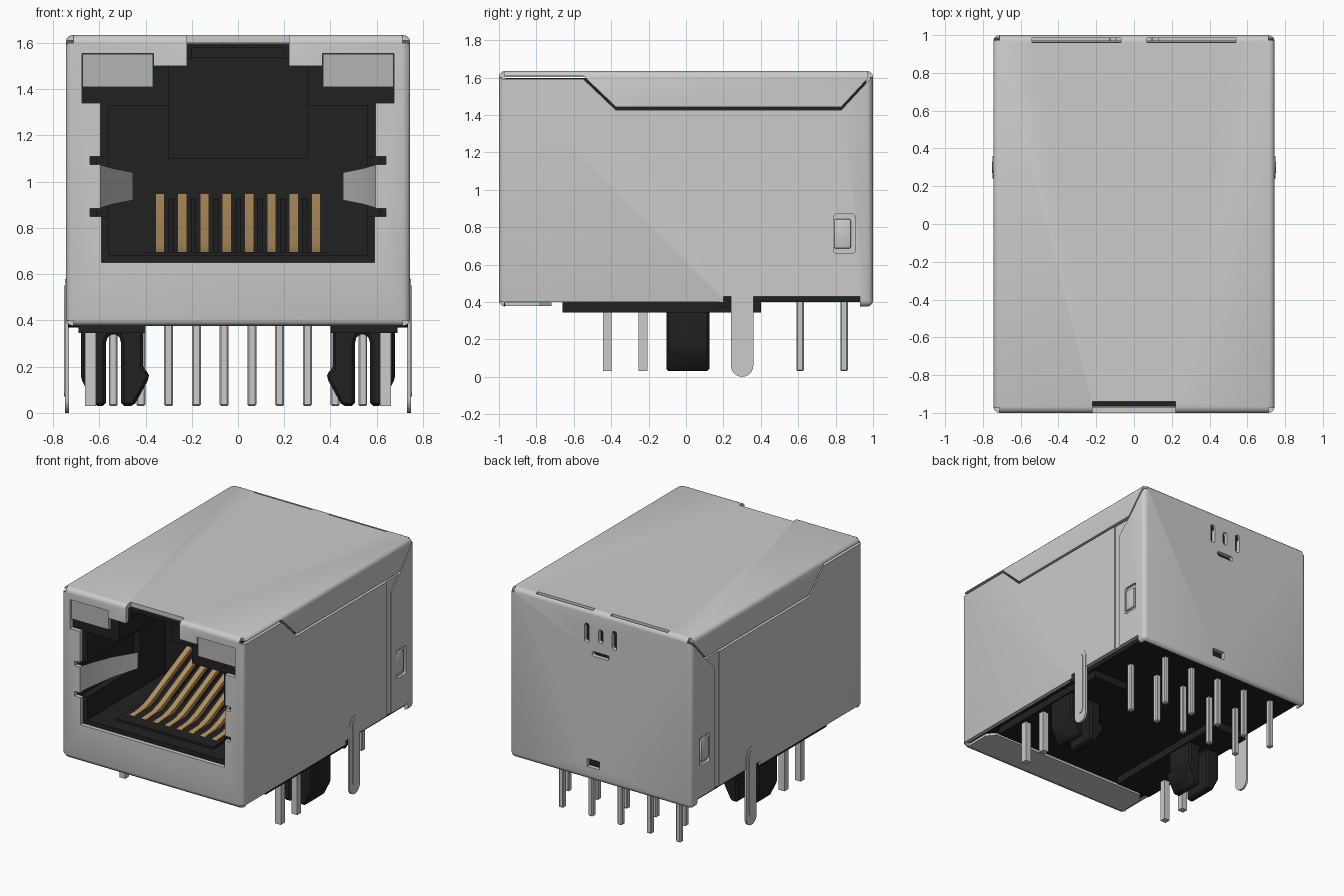
import bpy, bmesh
from math import pi, cos, sin, radians

cube = bpy.data.objects.get("Cube")
if cube:
    bpy.data.objects.remove(cube, do_unlink=True)


def material(name, rgb, metallic=0.0):
    mat = bpy.data.materials.new(name)
    mat.use_nodes = True
    mat.diffuse_color = (*rgb, 1)
    bsdf = next(n for n in mat.node_tree.nodes if n.type == 'BSDF_PRINCIPLED')
    bsdf.inputs["Base Color"].default_value = (*rgb, 1)
    return mat


METAL = material("light_grey_metal", (.6, .6, .6))
BLACK = material("black_plastic", (.015, .015, .015))
GOLD = material("gold_contact", (.45, .28, .11))
LENS = material("grey_lens", (.45, .46, .45))


def finish(ob, mat, smooth=True):
    ob.data.materials.clear()
    ob.data.materials.append(mat)
    if smooth:
        ob.data.polygons.foreach_set("use_smooth", [True] * len(ob.data.polygons))
        ob.data.set_sharp_from_angle(angle=radians(35))
    return ob


def prism(name, axis, points, start, end, mat=None, bevel=0, segments=1):
    """Extrude a flat outline along an axis; outline uses the other two axes in order."""
    place = {'x': lambda p, t: (t, *p),
             'y': lambda p, t: (p[0], t, p[1]),
             'z': lambda p, t: (*p, t)}[axis]
    bm = bmesh.new()
    low = [bm.verts.new(place(p, start)) for p in points]
    high = [bm.verts.new(place(p, end)) for p in points]
    bm.faces.new(low)
    bm.faces.new(high[::-1])
    for i in range(len(points)):
        j = (i + 1) % len(points)
        bm.faces.new((low[i], high[i], high[j], low[j]))
    bmesh.ops.recalc_face_normals(bm, faces=bm.faces)
    if bevel:
        bmesh.ops.bevel(bm, geom=bm.edges[:], offset=bevel, segments=segments,
                        profile=.5, affect='EDGES', clamp_overlap=True)
    mesh = bpy.data.meshes.new(name)
    bm.to_mesh(mesh)
    bm.free()
    ob = bpy.data.objects.new(name, mesh)
    bpy.context.scene.collection.objects.link(ob)
    if mat:
        finish(ob, mat)
    else:
        ob.hide_render = True
    return ob


def rect(a, b, c, d):
    return [(a, c), (b, c), (b, d), (a, d)]


def box(name, xs, ys, zs, mat=None, bevel=0, segments=1):
    return prism(name, 'z', rect(*xs, *ys), *zs, mat, bevel, segments)


def rounded(a, b, c, d, radius, steps=5):
    """Outline of a rectangle with round corners."""
    corners = [(b - radius, d - radius), (a + radius, d - radius),
               (a + radius, c + radius), (b - radius, c + radius)]
    return [(u + radius * cos(t), v + radius * sin(t))
            for q, (u, v) in enumerate(corners)
            for t in [(q + k / steps) * pi / 2 for k in range(steps + 1)]
            if not (radius * 2 >= b - a - 1e-6 and k_dup(q, t))]


def k_dup(q, t):
    # drop the repeated point where two quarter arcs meet
    return q in (1, 3) and abs(t - q * pi / 2) < 1e-6


def mirrored(half):
    return half + [(-u, v) for u, v in reversed(half)]


def span(side, a, b):
    return sorted((side * a, side * b))


def carve(ob, cutters, mat):
    for cutter in cutters:
        mod = ob.modifiers.new("cut", 'BOOLEAN')
        mod.operation = 'DIFFERENCE'
        mod.solver = 'EXACT'
        mod.object = cutter
    bpy.context.view_layer.update()
    graph = bpy.context.evaluated_depsgraph_get()
    mesh = bpy.data.meshes.new_from_object(ob.evaluated_get(graph))
    ob.modifiers.clear()
    ob.data = mesh
    for cutter in cutters:
        bpy.data.objects.remove(cutter, do_unlink=True)
    finish(ob, mat)


# Metal shell: bevelled box, hollowed and opened
shell = box("shield_shell", (-.745, .745), (-1, 1), (.375, 1.635), None, .032, 3)
shell.hide_render = False
port = mirrored([(.22, 1.8), (.22, 1.5), (.365, 1.5), (.365, 1.555), (.675, 1.555),
                 (.675, 1.34), (.595, 1.34), (.595, 1.11), (.64, 1.11), (.64, 1.075),
                 (.595, 1.075), (.595, .885), (.64, .885), (.64, .85), (.59, .85), (.59, .65)])
cuts = [box("hollow", (-.715, .715), (-.97, .97), (.2, 1.602)),
        box("bottom_trim", (-1, 1), (-.969, .93), (.1, .4)),
        box("rear_trim", (-1, 1), (.2, .929), (.11, .43)),
        prism("port_cut", 'y', port, -1.1, -.94),
        prism("low_vent", 'y', rounded(-.07, .07, 1.3, 1.335, .015), .9, 1.1),
        prism("rear_hole", 'y', rect(.01, .11, .47, .53), .9, 1.1)]
for x in (-.113, 0, .113):
    drop = 0 if x else .02
    cuts.append(prism("vent", 'y', rounded(x - .018, x + .018, 1.39 + drop, 1.53 - drop, .015),
                      .9, 1.1))
seam = [(-.985, 1.61), (-.55, 1.61), (-.375, 1.443), (.83, 1.443), (.985, 1.61)]
band = seam + [(y, z - .017) for y, z in reversed(seam)]
groove = [(.675, .41), (.73, .41), (.73, 1.33), (.83, 1.432), (.675, 1.432)]
for s in (1, -1):
    cuts += [prism("seam", 'x', band, *span(s, .705, .9)),
             prism("groove", 'x', groove, *span(s, .738, .9)),
             prism("latch_recess", 'x', rounded(.79, .905, .66, .87, .015), *span(s, .727, .9)),
             box("top_slot", span(s, .07, .54), (.962, .985), (1.5, 1.8))]
    for y in (-1, 1):
        cuts.append(box("corner_gap", span(s, .712, .8), span(y, .972, 1.1), (1.6, 1.8)))
    cuts.append(box("low_corner_gap", span(s, .712, .8), (-1.1, -.972), (.3, .4)))
carve(shell, cuts, METAL)

# Folded flap under the front edge
prism("bottom_flap", 'z', mirrored([(.71, -.985), (.71, -.78), (.66, -.72)]), .378, .396, METAL)

# Black insert with the plug cavity
body = box("plastic_insert", (-.713, .713), (-.965, .965), (.4, 1.598))
body.hide_render = False
cavity = mirrored([(.2, 1.58), (.2, 1.53), (.3, 1.53), (.3, 1.33), (.56, 1.33), (.56, .68)])
carve(body, [prism("cavity", 'y', cavity, -1.1, -.05),
             box("spring_pocket", (-.61, .61), (-1.1, -.35), (.85, 1.11))], BLACK)
box("latch_block", (-.3, .3), (-.35, -.04), (1.1, 1.54), BLACK)
box("contact_base", (-.4, .4), (-.86, -.04), (.66, .695), BLACK)

# Eight sloping spring contacts with ribs between them
path = [(-.82, .69), (-.64, .705), (-.56, .73), (-.09, .95)]
strip = path + [(y + .012, z - .028) for y, z in reversed(path)]
for i in range(8):
    x = (i - 3.5) * .0963
    prism(f"contact_{i + 1}", 'x', strip, x - .02, x + .02, GOLD)
    if i < 7:
        rib = [(-.6, .69), (-.04, .93), (-.04, .69)]
        prism(f"contact_rib_{i + 1}", 'x', rib, x + .037, x + .06, BLACK)

for s, side in ((1, "left"), (-1, "right")):
    # Indicator lens
    box(f"{side}_indicator", span(s, .367, .673), (-.99, -.9), (1.41, 1.553), LENS)

    # Shield spring bent into the cavity
    bm = bmesh.new()
    rows = [[bm.verts.new((s * x, y, .98 + k * h)) for k in (1, -1)]
            for x, y, h in ((.6, -.985, .095), (.585, -.9, .09), (.54, -.72, .077), (.455, -.52, .06))]
    for a, b in zip(rows, rows[1:]):
        bm.faces.new((a[0], a[1], b[1], b[0]))
    bmesh.ops.solidify(bm, geom=bm.faces[:], thickness=.015)
    bmesh.ops.recalc_face_normals(bm, faces=bm.faces)
    mesh = bpy.data.meshes.new("spring")
    bm.to_mesh(mesh)
    bm.free()
    spring = bpy.data.objects.new(f"{side}_shield_spring", mesh)
    bpy.context.scene.collection.objects.link(spring)
    finish(spring, METAL)

    # Rear cover latch bump
    box(f"{side}_latch_bump", span(s, .72, .745), (.79, .882), (.685, .845), METAL, .012, 2)

    # Ground tab with raised rib
    prism(f"{side}_ground_tab", 'x', rounded(.24, .36, 0, .58, .06, 6), *span(s, .732, .748), METAL)
    prism(f"{side}_ground_rib", 'x', rounded(.27, .33, .07, .55, .03, 6), *span(s, .74, .752), METAL)
    prism(f"{side}_tab_boss", 'x', rounded(.175, .235, .37, .435, .03), *span(s, .68, .735), BLACK)

    # Underside rail and split mounting peg
    box(f"{side}_standoff_rail", span(s, .4, .69), (-.66, .4), (.345, .41), BLACK)
    peg = [(.68, .38), (.68, .15), (.62, .03), (.572, .03), (.572, .31), (.555, .34),
           (.52, .34), (.505, .31), (.505, .03), (.45, .03), (.385, .15), (.385, .175),
           (.41, .19), (.41, .38)]
    prism(f"{side}_mounting_peg", 'y', [(s * x, z) for x, z in peg], -.105, .125, BLACK, .012)

    # Indicator leads
    for n, y in enumerate((-.42, -.23)):
        box(f"{side}_indicator_lead_{n + 1}", span(s, .615, .662), (y - .023, y + .023),
            (.03, .42), METAL)

# Two staggered rows of solder pins
for i in range(10):
    x, y = -.54 + i * .12, .61 if i % 2 else .845
    box(f"solder_pin_{i + 1}", (x - .019, x + .019), (y - .02, y + .02), (.03, .42), METAL, .006)
